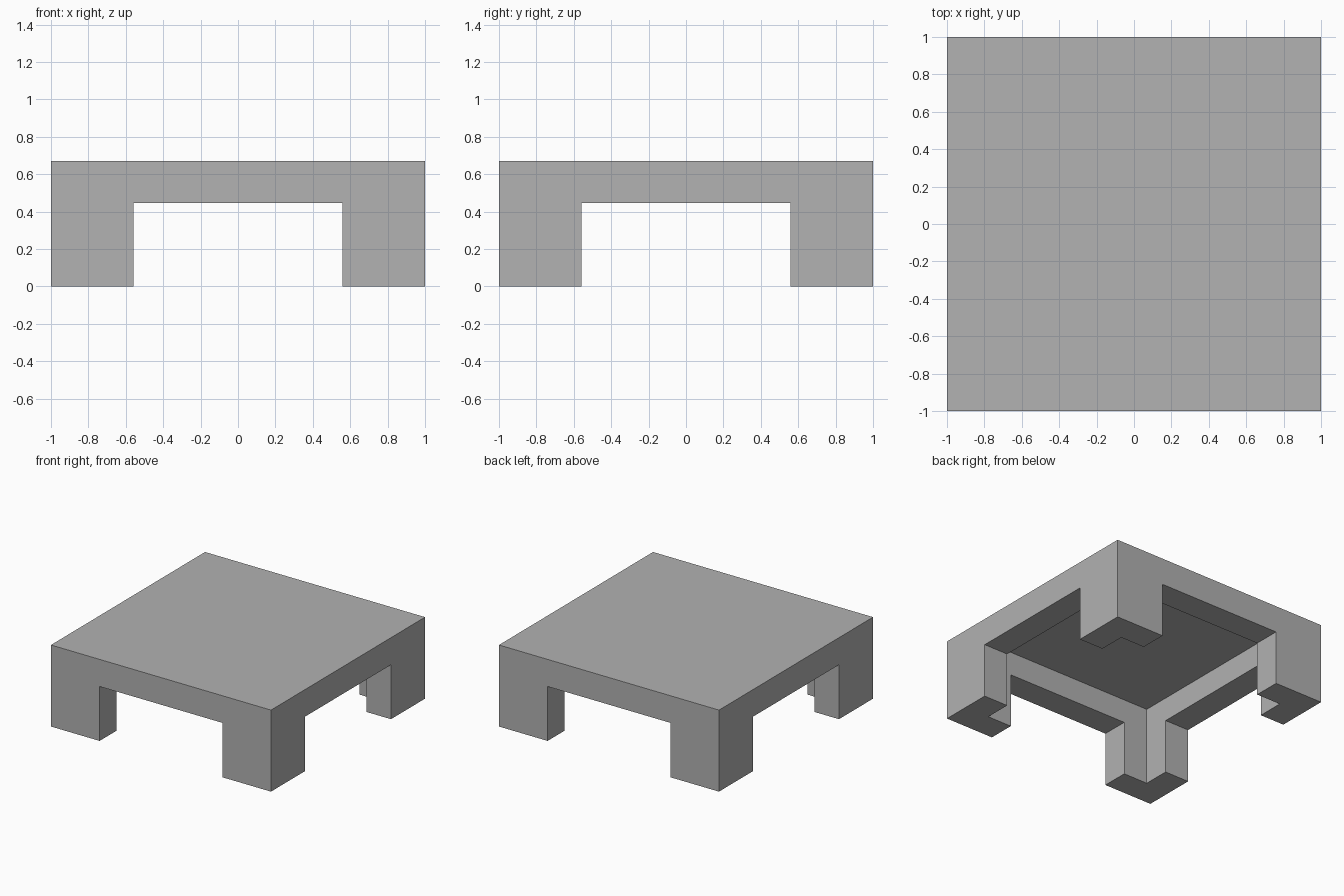
import bpy

old = bpy.data.objects.get("Cube")
if old:
    bpy.data.objects.remove(old, do_unlink=True)

HEIGHT = 0.67
CEILING = 0.642   # underside of the thin top
RAIL = 0.447      # underside of the side rails
WALL = 0.221      # thickness of rails and legs
LEG = 0.442       # width of each leg along the sides

grey = bpy.data.materials.new("plain grey")
grey.use_nodes = True
colour = (0.445, 0.445, 0.445, 1)
grey.diffuse_color = colour
grey.node_tree.nodes["Principled BSDF"].inputs["Base Color"].default_value = colour


def box(name, size_x, size_y, bottom, top):
    bpy.ops.mesh.primitive_cube_add(size=1, location=(0, 0, (bottom + top) / 2))
    ob = bpy.context.object
    ob.name = name
    ob.scale = (size_x, size_y, top - bottom)
    bpy.ops.object.transform_apply(location=True, rotation=False, scale=True)
    ob.data.materials.append(grey)
    return ob


# Solid block, hollowed from below to leave a top, rails and L-shaped legs
table = box("low_table", 2, 2, 0, HEIGHT)
inner = 2 - 2 * WALL
gap = 2 - 2 * LEG
cutters = [
    box("cavity_cutter", inner, inner, -1, CEILING),
    box("front_back_opening_cutter", gap, 3, -1, RAIL),
    box("side_opening_cutter", 3, gap, -1, RAIL),
]

for cutter in cutters:
    cutter.hide_render = True
    cut = table.modifiers.new(cutter.name, "BOOLEAN")
    cut.operation = "DIFFERENCE"
    cut.solver = "EXACT"
    cut.object = cutter
    bpy.context.view_layer.objects.active = table
    bpy.ops.object.modifier_apply(modifier=cut.name)
    bpy.data.objects.remove(cutter, do_unlink=True)
